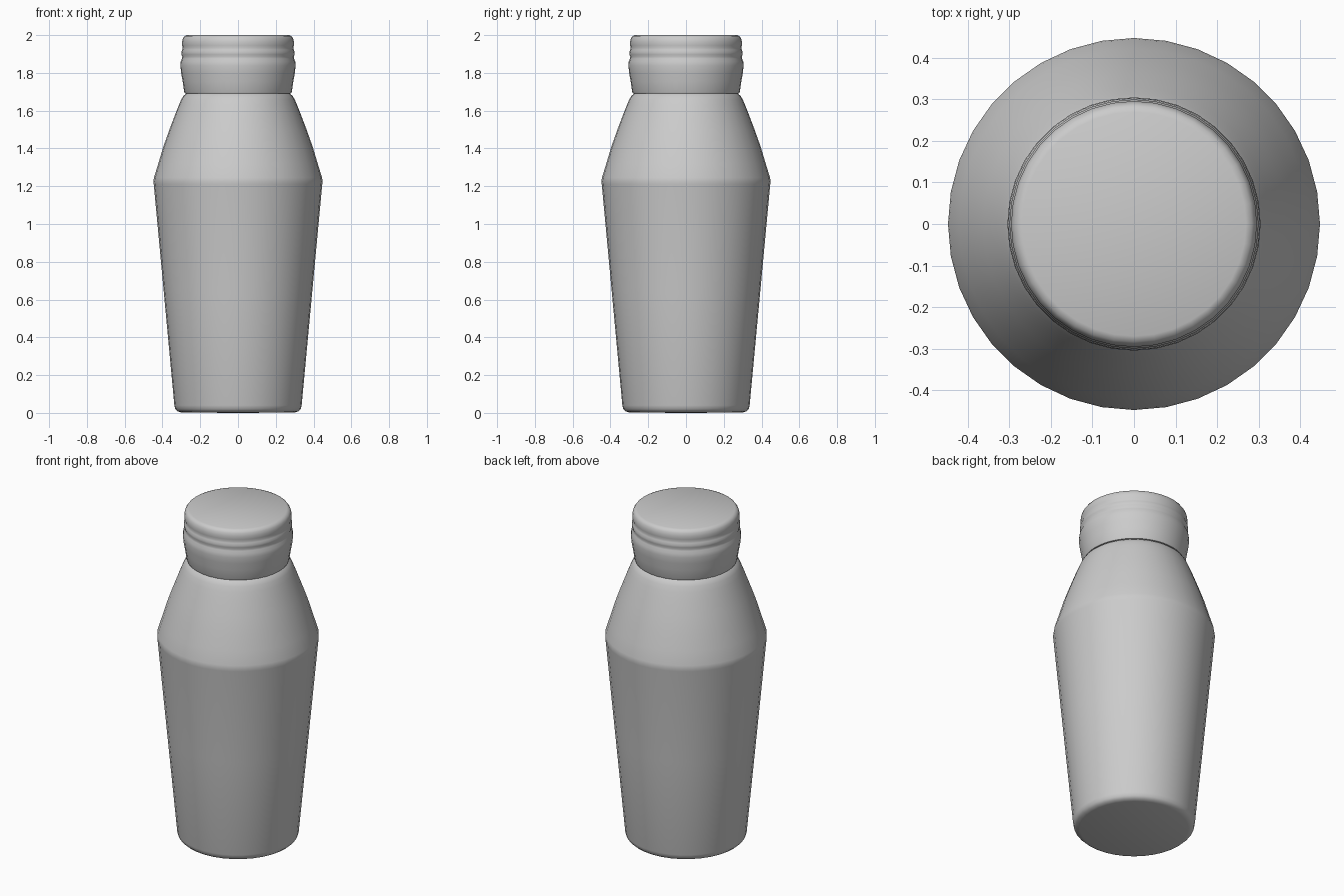
import bpy, bmesh, math

if "Cube" in bpy.data.objects:
    bpy.data.objects.remove(bpy.data.objects["Cube"])

SIDES = 36


def lathe(name, profile, angle=35):
    """Revolve (radius, z) points around z; radius 0 closes to a pole."""
    bm = bmesh.new()
    rings = []
    for r, z in profile:
        if r == 0:
            rings.append([bm.verts.new((0, 0, z))] * SIDES)
        else:
            rings.append([bm.verts.new((r * math.cos(2 * math.pi * i / SIDES),
                                        r * math.sin(2 * math.pi * i / SIDES), z))
                          for i in range(SIDES)])
    for a, b in zip(rings, rings[1:]):
        for i in range(SIDES):
            j = (i + 1) % SIDES
            bm.faces.new(dict.fromkeys((a[i], a[j], b[j], b[i])))
    bmesh.ops.recalc_face_normals(bm, faces=bm.faces)
    mesh = bpy.data.meshes.new(name)
    bm.to_mesh(mesh)
    bm.free()
    obj = bpy.data.objects.new(name, mesh)
    bpy.context.collection.objects.link(obj)
    bpy.ops.object.select_all(action='DESELECT')
    obj.select_set(True)
    bpy.context.view_layer.objects.active = obj
    bpy.ops.object.shade_smooth_by_angle(angle=math.radians(angle))
    return obj


# Tapered body with rounded foot, soft shoulder edge and curved shoulder
lathe("bottle_body", [
    (0, 0.0), (0.30, 0.002), (0.32, 0.008), (0.332, 0.02), (0.337, 0.04),
    (0.392, 0.63), (0.446, 1.21), (0.448, 1.225), (0.445, 1.245),
    (0.422, 1.32), (0.395, 1.41), (0.363, 1.50), (0.329, 1.59),
    (0.313, 1.63), (0.300, 1.66), (0.289, 1.678), (0.277, 1.688), (0.272, 1.692)])

# Screw cap with bulging skirt and grooved grip bands
lathe("screw_cap", [
    (0.272, 1.690), (0.281, 1.691), (0.285, 1.70), (0.293, 1.755),
    (0.301, 1.80), (0.305, 1.838), (0.303, 1.86), (0.297, 1.875), (0.295, 1.885),
    (0.299, 1.897), (0.300, 1.91), (0.296, 1.922), (0.293, 1.932),
    (0.296, 1.945), (0.296, 1.965), (0.292, 1.982), (0.284, 1.994),
    (0.270, 2.0), (0, 2.0)])
